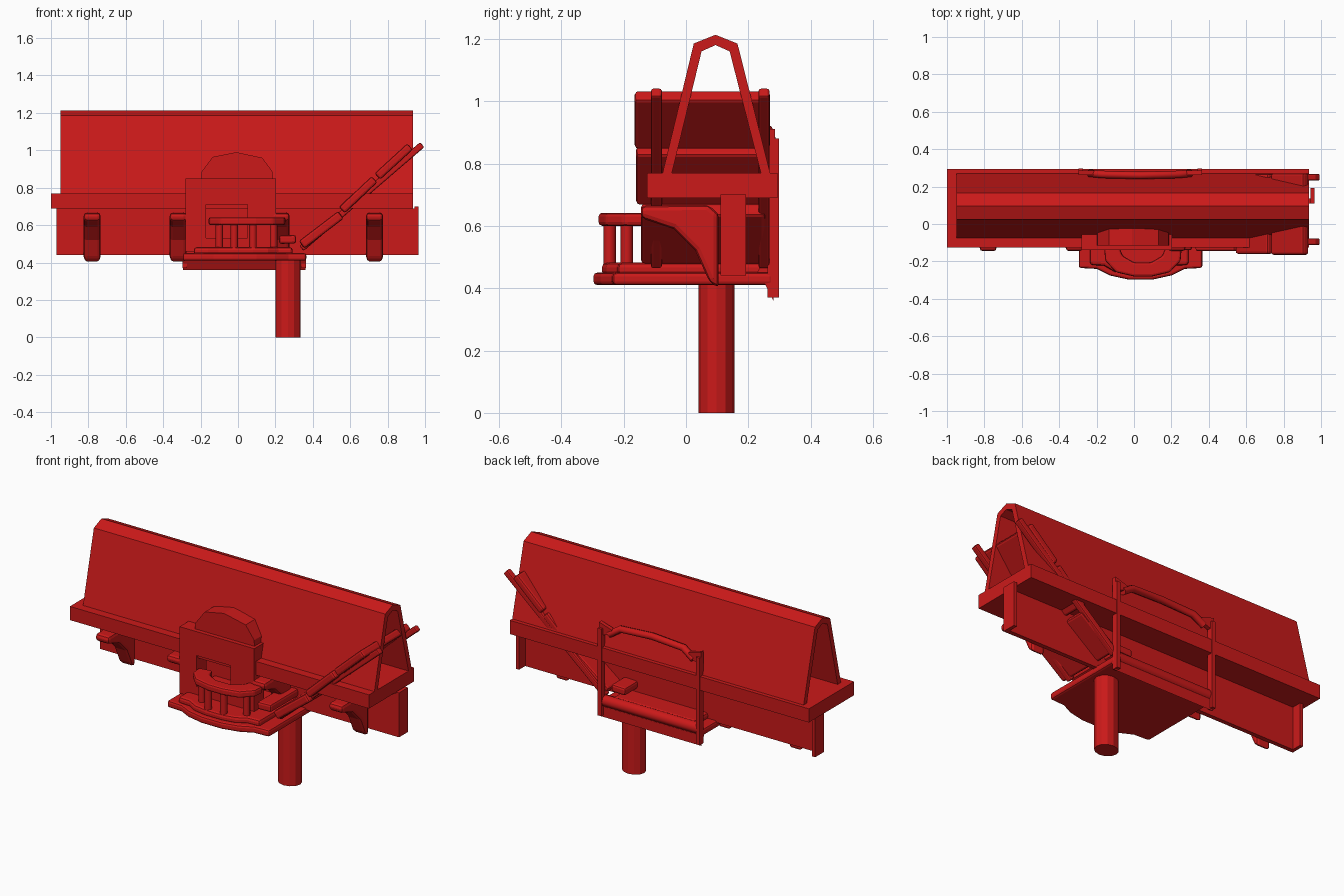
import bpy, bmesh, math
from mathutils import Vector

red = bpy.data.materials.new("red_paint")
red.diffuse_color = (0.6, 0.01, 0.01, 1)


def finish(name, bm, bevel=0):
    bmesh.ops.recalc_face_normals(bm, faces=bm.faces)
    me = bpy.data.meshes.new(name)
    bm.to_mesh(me)
    bm.free()
    ob = bpy.data.objects.new(name, me)
    bpy.context.collection.objects.link(ob)
    me.materials.append(red)
    if bevel:
        m = ob.modifiers.new("bevel", 'BEVEL')
        m.width, m.segments = bevel, 2
        m.limit_method = 'ANGLE'
    return ob


def prism(name, pts, axis, a, b, bevel=0):
    """Extrude a 2D outline along an axis: x takes (y,z), y takes (x,z), z takes (x,y)."""
    def place(p, t):
        return {'x': (t, p[0], p[1]), 'y': (p[0], t, p[1]), 'z': (p[0], p[1], t)}[axis]
    bm = bmesh.new()
    lo = [bm.verts.new(place(p, a)) for p in pts]
    hi = [bm.verts.new(place(p, b)) for p in pts]
    n = len(pts)
    bm.faces.new(lo)
    bm.faces.new(hi[::-1])
    for i in range(n):
        bm.faces.new((lo[i], lo[(i + 1) % n], hi[(i + 1) % n], hi[i]))
    return finish(name, bm, bevel)


def box(name, x, y, z, bevel=0):
    return prism(name, [(x[0], z[0]), (x[1], z[0]), (x[1], z[1]), (x[0], z[1])], 'y', *y, bevel)


def tube(name, pts, r, flat=1.0):
    cu = bpy.data.curves.new(name, 'CURVE')
    cu.dimensions = '3D'
    cu.bevel_depth, cu.bevel_resolution, cu.use_fill_caps = r, 2, True
    sp = cu.splines.new('POLY')
    sp.points.add(len(pts) - 1)
    for q, p in zip(sp.points, pts):
        q.co = (p[0], p[1], p[2], 1)
    ob = bpy.data.objects.new(name, cu)
    bpy.context.collection.objects.link(ob)
    cu.materials.append(red)
    return ob


def slab(name, p, q, thick, y0, y1, bevel=0.012):
    """Board spanning y, running from p to q in the x-z plane."""
    p, q = Vector(p), Vector(q)
    d = (q - p).normalized() * thick / 2
    n = Vector((-d.y, d.x))
    return prism(name, [p - n, q - n, q + n, p + n], 'y', y0, y1, bevel)


# Tent-shaped roof sheet
outer = [(-0.075, 0.77), (0.025, 1.185), (0.095, 1.213), (0.165, 1.185), (0.27, 0.77)]
inner = [(0.24, 0.77), (0.14, 1.16), (0.095, 1.18), (0.05, 1.16), (-0.045, 0.77)]
prism("roof_sheet", outer + inner, 'x', -0.95, 0.935)

# Tray and the beam below it, open at the back
box("tray", (-1, 0.935), (-0.125, 0.293), (0.69, 0.77))
box("beam_web", (-0.97, 0.965), (0.11, 0.135), (0.44, 0.69))
for x in (-0.97, 0.945):
    box("beam_end", (x, x + 0.02), (0.11, 0.192), (0.44, 0.70))

# Post
ring = [(0.267 + 0.067 * math.cos(i * math.pi / 6), 0.098 + 0.058 * math.sin(i * math.pi / 6))
        for i in range(12)]
prism("post", ring, 'z', 0, 0.43)

# Curved brackets under the tray
side = [(-0.145, 0.665), (0.07, 0.668), (0.105, 0.64), (0.105, 0.40), (0.075, 0.42),
        (0.03, 0.52), (-0.04, 0.59), (-0.145, 0.625)]
for x in (-0.78, -0.32, 0.23, 0.73):
    prism("tray_bracket", side, 'x', x - 0.045, x + 0.045, 0.018)

# Base plate with rounded front
plan = [(-0.295, 0.28), (-0.295, -0.235), (-0.2, -0.24), (-0.13, -0.275), (-0.03, -0.297),
        (0.1, -0.297), (0.2, -0.275), (0.27, -0.24), (0.365, -0.235), (0.365, 0.28)]
prism("base_plate", plan, 'z', 0.41, 0.45, 0.012)
prism("base_top", [(x * 0.8, max(y, -0.29) * 0.93) for x, y in plan], 'z', 0.44, 0.482, 0.015)

# Front guard rail on short posts
rail = [(-0.15, -0.12), (-0.145, -0.18), (-0.09, -0.235), (0, -0.255), (0.09, -0.255),
        (0.18, -0.235), (0.235, -0.18), (0.24, -0.12)]
back = [(0.17, -0.12), (0.15, -0.17), (0.09, -0.205), (0, -0.205), (-0.06, -0.17), (-0.08, -0.12)]
prism("guard_rail", [(x * 1.06, y * 1.1) for x, y in rail] + back, 'z', 0.60, 0.642, 0.012)
for x, y in ((-0.1, -0.19), (-0.02, -0.245), (0.08, -0.245), (0.19, -0.19)):
    tube("rail_post", [(x, y, 0.46), (x, y, 0.62)], 0.02)

# Front box with window opening, and faceted crown
for n, x, z in (("left", (-0.28, -0.17), (0.46, 0.85)), ("right", (0.05, 0.203), (0.46, 0.85)),
                ("top", (-0.17, 0.05), (0.71, 0.85)), ("bottom", (-0.17, 0.05), (0.46, 0.53))):
    box("front_box_" + n, x, (-0.14, -0.05), z)
prism("crown", [(-0.2, 0.84), (-0.195, 0.885), (-0.135, 0.965), (-0.01, 0.99),
                (0.13, 0.96), (0.185, 0.885), (0.187, 0.84)], 'y', -0.115, -0.025)

# Reclined panels crossing the roof, with two straps beneath
slab("panel_top", (0.745, 0.86), (0.92, 1.02), 0.045, -0.165, 0.27)
slab("panel_mid", (0.555, 0.68), (0.73, 0.845), 0.045, -0.16, 0.268)
slab("panel_low", (0.34, 0.495), (0.55, 0.655), 0.05, -0.145, 0.255)
slab("panel_seat", (0.22, 0.522), (0.31, 0.525), 0.045, -0.14, 0.25)
for y in (-0.095, 0.25):
    slab("panel_strap", (0.34, 0.475), (0.985, 1.03), 0.035, y - 0.018, y + 0.018, 0.008)

# Rear frame: side straps with flared tops, upper and lower rolls
for s in (-1, 1):
    x = 0.033 + s * 0.318
    box("rear_strap", (x - 0.012, x + 0.012), (0.262, 0.298), (0.37, 0.88))
    prism("rear_ear", [(x - 0.012 * s, 0.84), (x + 0.012 * s, 0.84), (x + 0.012 * s, 0.91),
                       (x - 0.07 * s, 0.885), (x - 0.07 * s, 0.86)], 'y', 0.262, 0.285)
tube("rear_top_roll", [(-0.24, 0.272, 0.85), (-0.17, 0.265, 0.895), (0.033, 0.26, 0.905),
                       (0.235, 0.265, 0.895), (0.305, 0.272, 0.85)], 0.02)
prism("rear_lower_lip", [(0.25, 0.42), (0.28, 0.36), (0.28, 0.42)], 'x', -0.295, 0.362)
tube("rear_lower_roll", [(-0.27, 0.262, 0.45), (0.34, 0.262, 0.45)], 0.033)
